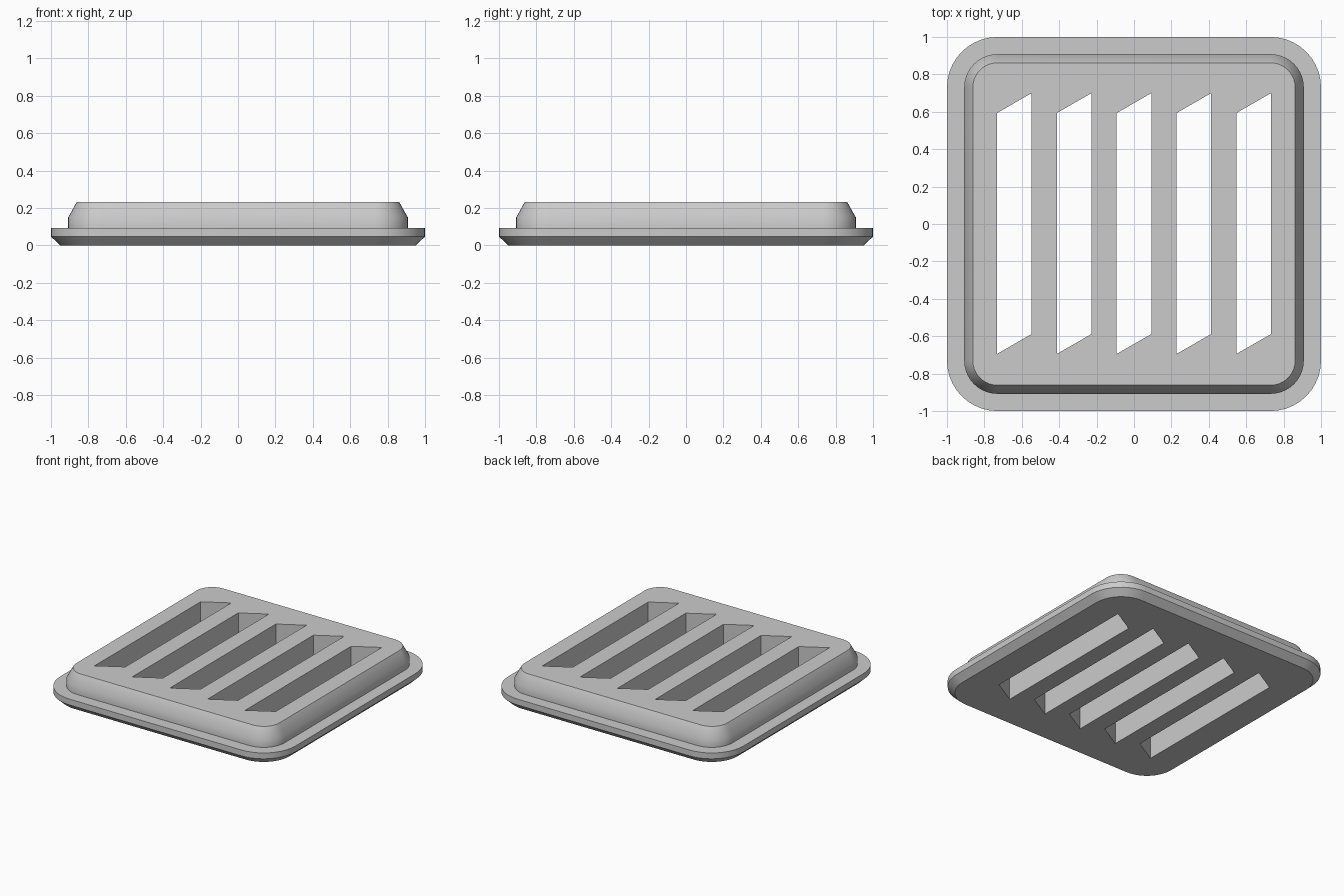
import bpy, bmesh, math

cube = bpy.data.objects.get("Cube")
if cube:
    bpy.data.objects.remove(cube, do_unlink=True)

# Plain grey plastic
grey = bpy.data.materials.new("grey")
grey.use_nodes = True
colour = (0.6, 0.6, 0.6, 1)
grey.diffuse_color = colour
grey.node_tree.nodes["Principled BSDF"].inputs["Base Color"].default_value = colour

CORNER = 0.73      # centre of every rounded corner
STEPS = 10         # segments per corner


def rounded_ring(half, z):
    """Points of a rounded square whose corners share one centre."""
    radius = half - CORNER
    points = []
    for quarter in range(4):
        middle = math.pi / 4 + quarter * math.pi / 2
        cx = math.copysign(CORNER, math.cos(middle))
        cy = math.copysign(CORNER, math.sin(middle))
        for i in range(STEPS + 1):
            a = (quarter + i / STEPS) * math.pi / 2
            points.append((cx + radius * math.cos(a), cy + radius * math.sin(a), z))
    return points


def loft(name, rings):
    """Closed solid through a stack of rings, bottom to top."""
    bm = bmesh.new()
    loops = [[bm.verts.new(p) for p in ring] for ring in rings]
    n = len(loops[0])
    for low, high in zip(loops, loops[1:]):
        for i in range(n):
            j = (i + 1) % n
            bm.faces.new((low[i], low[j], high[j], high[i]))
    bm.faces.new(loops[0][::-1])
    bm.faces.new(loops[-1])
    bmesh.ops.recalc_face_normals(bm, faces=bm.faces)
    mesh = bpy.data.meshes.new(name)
    bm.to_mesh(mesh)
    bm.free()
    mesh.materials.append(grey)
    obj = bpy.data.objects.new(name, mesh)
    bpy.context.collection.objects.link(obj)
    return obj


# Flange with chamfered underside, then raised body with bevelled top
profile = [(0.95, 0), (1, 0.047), (1, 0.092), (0.908, 0.092),
           (0.908, 0.15), (0.862, 0.232)]
grate = loft("vent_grate", [rounded_ring(h, z) for h, z in profile])

# Slanted-end slots through the plate
bpy.context.view_layer.objects.active = grate
for k in range(-2, 3):
    x = k * 0.32
    outline = [(x - 0.093, -0.695), (x + 0.093, -0.588),
               (x + 0.093, 0.7), (x - 0.093, 0.593)]
    cutter = loft("slot_cutter", [[(px, py, z) for px, py in outline] for z in (-0.1, 0.4)])
    cutter.hide_render = True
    cut = grate.modifiers.new("slot", 'BOOLEAN')
    cut.operation = 'DIFFERENCE'
    cut.solver = 'EXACT'
    cut.object = cutter
    bpy.ops.object.modifier_apply(modifier=cut.name)
    bpy.data.objects.remove(cutter, do_unlink=True)

# Rounded walls smooth, flange and slot edges crisp
bpy.ops.object.select_all(action='DESELECT')
grate.select_set(True)
bpy.ops.object.shade_smooth_by_angle(angle=math.radians(35))
